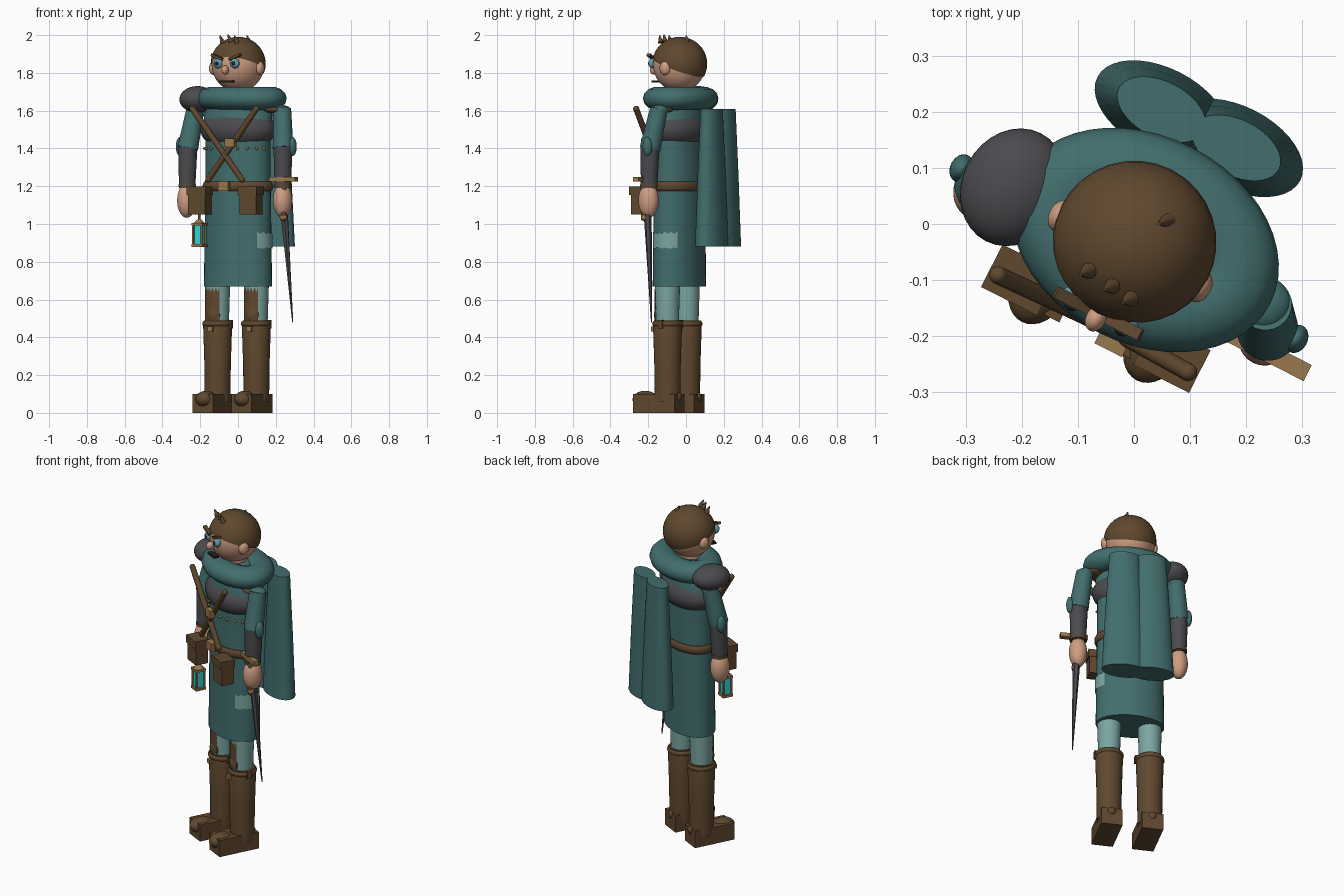
import bpy, bmesh, math
from mathutils import Matrix, Vector

if "Cube" in bpy.data.objects:
    bpy.data.objects.remove(bpy.data.objects["Cube"])

# The figure is modelled facing -y, then turned to its stance
STANCE = Matrix.Translation((0, -0.035, 0)) @ Matrix.Rotation(math.radians(-27), 4, 'Z')


def material(name, r, g, b):
    m = bpy.data.materials.new(name)
    m.use_nodes = True
    m.diffuse_color = (r, g, b, 1)
    m.node_tree.nodes["Principled BSDF"].inputs["Base Color"].default_value = (r, g, b, 1)
    return m


TEAL = material("teal cloth", .055, .155, .155)
PALE = material("pale teal cloth", .2, .38, .36)
BROWN = material("brown leather", .115, .065, .028)
GOLD = material("brass", .32, .19, .075)
GREY = material("dark grey armour", .07, .07, .078)
SKIN = material("skin", .62, .34, .22)
CYAN = material("cyan glow", .03, .7, .7)
BLACK = material("near black", .015, .013, .013)
EYE = material("eye blue", .12, .34, .42)


def finish(name, bm, mat):
    bmesh.ops.recalc_face_normals(bm, faces=bm.faces)
    for f in bm.faces:
        f.smooth = True
    for e in bm.edges:
        if len(e.link_faces) == 2:
            e.smooth = e.calc_face_angle(0) < 0.7
    mesh = bpy.data.meshes.new(name)
    bm.to_mesh(mesh)
    bm.free()
    mesh.transform(STANCE)
    mesh.materials.append(mat)
    ob = bpy.data.objects.new(name, mesh)
    bpy.context.collection.objects.link(ob)
    return ob


def ball(name, loc, radii, mat, cut=None):
    bm = bmesh.new()
    bmesh.ops.create_uvsphere(bm, u_segments=32, v_segments=20, radius=1,
                              matrix=Matrix.Translation(loc) @ Matrix.Diagonal((*radii, 1)))
    if cut:
        bmesh.ops.bisect_plane(bm, geom=bm.verts[:] + bm.edges[:] + bm.faces[:],
                               plane_co=cut[0], plane_no=cut[1], clear_inner=True)
    return finish(name, bm, mat)


def box(name, loc, size, mat, tilt=0):
    bm = bmesh.new()
    bmesh.ops.create_cube(bm, size=1, matrix=Matrix.Translation(loc)
                          @ Matrix.Rotation(tilt, 4, 'Y') @ Matrix.Diagonal((*size, 1)))
    return finish(name, bm, mat)


def rod(name, p, q, r1, r2, mat, sides=20):
    p, q = Vector(p), Vector(q)
    turn = (q - p).to_track_quat('Z', 'Y').to_matrix().to_4x4()
    bm = bmesh.new()
    bmesh.ops.create_cone(bm, cap_ends=True, segments=sides, radius1=r1, radius2=r2,
                          depth=(q - p).length, matrix=Matrix.Translation((p + q) / 2) @ turn)
    return finish(name, bm, mat)


def tube(name, x, y, rings, mat, n=40):
    """Closed elliptical column through rings of (z, half width, half depth)."""
    bm = bmesh.new()
    loops = [[bm.verts.new((x + a * math.cos(k * math.tau / n), y + b * math.sin(k * math.tau / n), z))
              for k in range(n)] for z, a, b in rings]
    for lo, hi in zip(loops, loops[1:]):
        for k in range(n):
            bm.faces.new((lo[k], lo[(k + 1) % n], hi[(k + 1) % n], hi[k]))
    bm.faces.new(loops[0])
    bm.faces.new(loops[-1])
    return finish(name, bm, mat)


def ring(name, loc, a, b, r, h, mat):
    """Elliptical torus with section half width r and half height h."""
    bm = bmesh.new()
    n, m = 48, 14
    grid = []
    for k in range(n):
        t = k * math.tau / n
        grid.append([])
        for j in range(m):
            s = j * math.tau / m
            d = r * math.cos(s)
            grid[k].append(bm.verts.new((loc[0] + (a + d) * math.cos(t),
                                         loc[1] + (b + d) * math.sin(t), loc[2] + h * math.sin(s))))
    for k in range(n):
        for j in range(m):
            bm.faces.new((grid[k][j], grid[k - 1][j], grid[k - 1][j - 1], grid[k][j - 1]))
    return finish(name, bm, mat)


def patch(name, x, y, a, b, t0, t1, z0, z1, jag, mat, n=10):
    """Ragged cloth patch wrapped on an elliptical column, angles in degrees."""
    bm = bmesh.new()
    cols = []
    for k in range(n + 1):
        t = math.radians(t0 + (t1 - t0) * k / n)
        px, py = x + a * math.cos(t), y + b * math.sin(t)
        cols.append([bm.verts.new((px, py, z0 + jag * (k % 3 == 0) / 2)),
                     bm.verts.new((px, py, z1 - jag * (k % 2)))])
    for c, d in zip(cols, cols[1:]):
        bm.faces.new((c[0], d[0], d[1], c[1]))
    return finish(name, bm, mat)


# Head
ball("head", (0, 0, 1.845), (.14, .14, .145), SKIN)
ball("hair", (0, .002, 1.848), (.146, .146, .143), BROWN, ((0, 0, 1.83), (0, .385, 1)))
rod("neck", (0, 0, 1.6), (0, 0, 1.74), .075, .075, SKIN)
for i, (x, y, z) in enumerate([(-.05, -.08, 1.96), (.0, -.085, 1.965), (.04, -.09, 1.96), (.035, .065, 1.96)]):
    rod(f"hair_tuft_{i}", (x, y, z), (x - .01, y - .012, z + .038), .015, .003, BROWN, 10)
ball("nose", (0, -.15, 1.815), (.018, .024, .024), SKIN)
box("mouth", (0, -.132, 1.755), (.075, .03, .012), BLACK)
for side, s in (("left", 1), ("right", -1)):
    ball(side + "_eye", (s * .05, -.135, 1.85), (.026, .02, .026), EYE)
    ball(side + "_pupil", (s * .05, -.153, 1.85), (.011, .005, .011), BLACK)
    box(side + "_brow", (s * .052, -.14, 1.884), (.07, .022, .013), BROWN, -s * .35)
    ball(side + "_ear", (s * .138, -.015, 1.825), (.022, .03, .036), SKIN)

# Torso
tube("tunic", 0, 0, [(.67, .192, .125), (1.2, .185, .12), (1.45, .183, .12),
                     (1.58, .195, .12), (1.65, .15, .1)], TEAL)
ball("chest_armour", (0, 0, 1.5), (.212, .145, .115), GREY)
ring("hood_collar", (.015, .015, 1.665), .17, .105, .08, .062, TEAL)
ball("hood_base", (.015, .015, 1.65), (.2, .14, .06), TEAL)
patch("tunic_patch", 0, 0, .195, .128, -38, 34, .87, .96, .012, PALE)
for k in range(9):
    t = math.radians(200 + k * 17.5)
    ball(f"chest_stud_{k}", (.188 * math.cos(t), .125 * math.sin(t), 1.4), (.008, .008, .008), GOLD)

# Belt, crossed straps and pouches
ring("belt", (0, 0, 1.2), .185, .122, .014, .025, BROWN)
box("belt_buckle", (-.01, -.14, 1.2), (.06, .03, .05), GOLD)
box("strap_buckle", (.045, -.175, 1.43), (.055, .03, .045), GOLD)
for side, s in (("left", 1), ("right", -1)):
    top, low = (s * .19, -.16, 1.61), (-s * .1, -.15, 1.235)
    rod(side + "_chest_strap", top, low, .016, .016, BROWN, 12)
    for end, p in (("top", top), ("low", low)):
        ball(f"{side}_strap_{end}_end", p, (.016, .016, .016), BROWN)
    box(side + "_pouch", (s * .152, -.148, 1.115), (.1, .075, .13), BROWN)
    box(side + "_pouch_flap", (s * .152, -.15, 1.175), (.112, .085, .045), BROWN)

# Lantern hanging from the right pouch
lx, ly = -.158, -.14
rod("lantern_cord", (lx, ly, 1.0), (lx, ly, 1.07), .007, .007, GOLD, 8)
box("lantern_glass", (lx, ly, .945), (.042, .042, .1), CYAN)
box("lantern_base", (lx, ly, .886), (.062, .062, .014), GOLD)
box("lantern_top", (lx, ly, .998), (.062, .062, .014), GOLD)
rod("lantern_cap", (lx, ly, 1.004), (lx, ly, 1.025), .03, .01, GOLD, 12)
for sx in (-1, 1):
    for sy in (-1, 1):
        box(f"lantern_post_{sx}_{sy}", (lx + sx * .024, ly + sy * .024, .942), (.009, .009, .11), GOLD)

# Arms
for side, s in (("left", 1), ("right", -1)):
    elbow = (s * .283, -.03, 1.4)
    rod(side + "_upper_arm", elbow, (s * .258, .01, 1.61), .055, .047, TEAL, 28)
    ball(side + "_shoulder", (s * .255, .01, 1.6), (.048, .048, .03), TEAL)
    rod(side + "_forearm", (s * .284, -.036, 1.19), (s * .283, -.03, 1.41), .043, .051, GREY, 28)
    ball(side + "_elbow_pad", (s * .335, -.02, 1.41), (.02, .026, .05), TEAL)
    ball(side + "_hand", (s * .285, -.038, 1.125), (.05, .055, .092), SKIN)
    rod(side + "_wrist_strap", (s * .284, -.036, 1.195), (s * .284, -.036, 1.21), .047, .047, BROWN)
ball("right_shoulder_pad", (-.237, -.008, 1.66), (.092, .108, .07), GREY)
ball("left_shoulder_strap", (.215, .005, 1.605), (.06, .06, .018), BROWN)

# Sword held in the left hand
rod("sword_grip", (.303, -.06, 1.25), (.3, -.06, 1.02), .016, .014, BROWN, 12)
box("sword_guard", (.303, -.065, 1.236), (.155, .032, .024), GOLD)
ball("sword_pommel", (.298, -.055, 1.035), (.02, .02, .02), GOLD)
rod("sword_blade", (.293, -.04, 1.08), (.325, 0, .48), .022, .003, GREY, 6)

# Twin bedrolls of cloth on the back
for side, x in (("left", .085), ("right", -.065)):
    tube(side + "_back_roll", x, .235, [(.88, .128, .074), (1.25, .108, .063), (1.61, .085, .05)], TEAL)

# Legs and boots
for side, s in (("left", 1), ("right", -1)):
    x, y = s * .115, -.012
    tube(side + "_trouser", x, y, [(.42, .058, .058), (.7, .067, .067)], PALE, 28)
    patch(side + "_knee_patch", x, y, .069, .069, 225, 305, .47, .665, .025, BROWN)
    ball(side + "_knee_pad", (x, y - .045, .52), (.038, .03, .05), BROWN)
    tube(side + "_boot", x, y, [(.06, .068, .068), (.25, .07, .07), (.465, .077, .077),
                                (.49, .072, .072)], BROWN, 32)
    ring(side + "_boot_cuff", (x, y, .472), .071, .071, .01, .014, BROWN)
    box(side + "_boot_buckle", (x, y - .08, .445), (.026, .02, .026), GOLD)
    box(side + "_boot_tab", (x + .075, y, .47), (.02, .024, .045), BROWN)
    box(side + "_foot", (x, -.063, .05), (.12, .245, .1), BROWN)
    ball(side + "_toe_cap", (x, -.145, .072), (.052, .07, .045), BROWN)
    ball(side + "_heel_stud", (x, .05, .085), (.025, .02, .025), BROWN)
